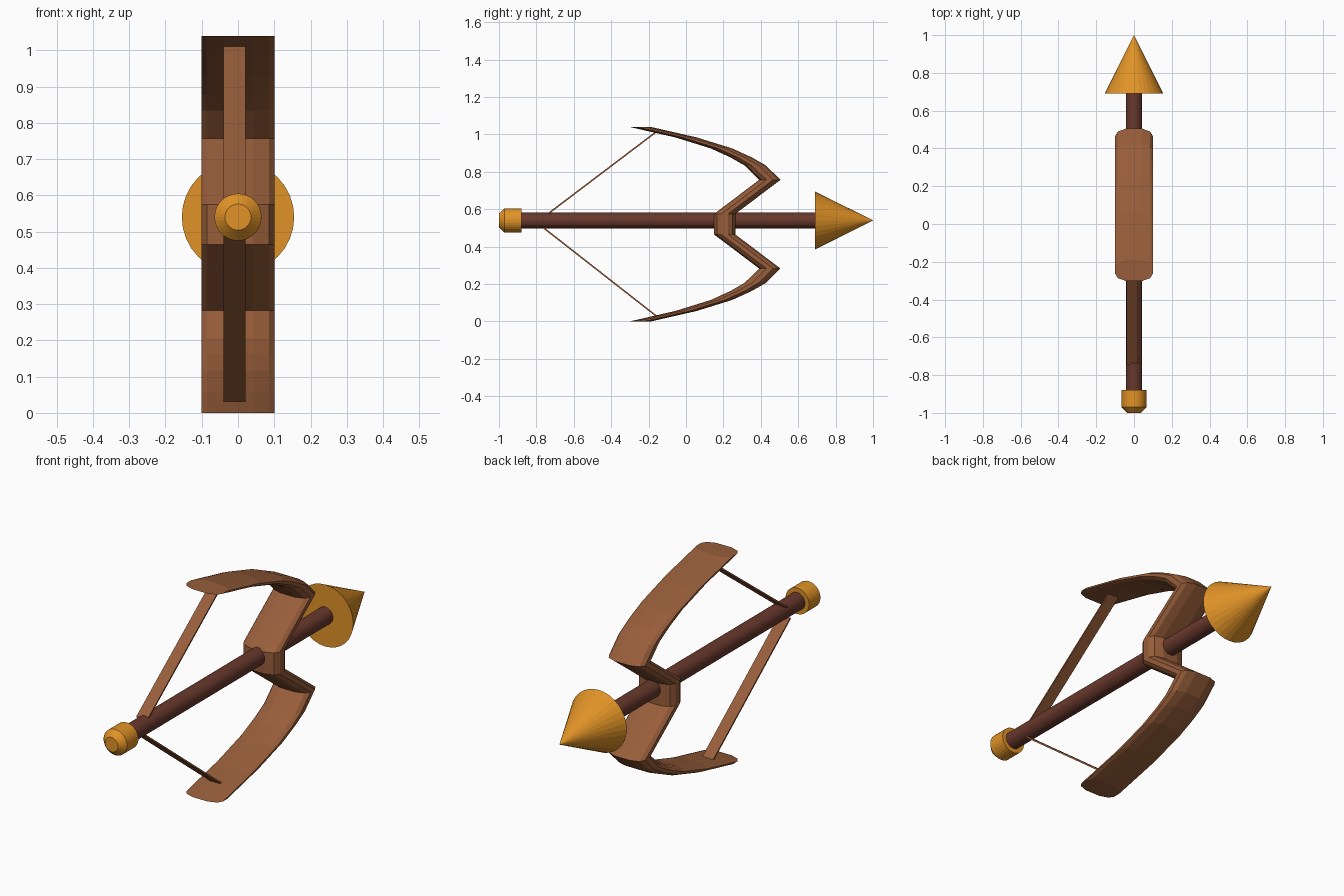
import bpy, bmesh, math
from mathutils import Vector

cube = bpy.data.objects.get("Cube")
if cube:
    bpy.data.objects.remove(cube, do_unlink=True)


def material(name, colour):
    mat = bpy.data.materials.new(name)
    mat.use_nodes = True
    mat.diffuse_color = (*colour, 1)
    mat.node_tree.nodes["Principled BSDF"].inputs["Base Color"].default_value = (*colour, 1)
    return mat


wood = material("warm wood", (0.31, 0.11, 0.042))
dark_wood = material("dark red wood", (0.14, 0.04, 0.026))
gold = material("gold", (0.75, 0.29, 0.02))

ARROW_Z = 0.54
BOW_Z = 0.52


def skin(name, rings, mat):
    """Join matching rings of points into a closed solid."""
    bm = bmesh.new()
    loops = [[bm.verts.new(p) for p in ring] for ring in rings]
    n = len(loops[0])
    for a, b in zip(loops, loops[1:]):
        for i in range(n):
            j = (i + 1) % n
            bm.faces.new((a[i], a[j], b[j], b[i]))
    bm.faces.new(loops[0])
    bm.faces.new(loops[-1])
    bmesh.ops.recalc_face_normals(bm, faces=bm.faces)
    mesh = bpy.data.meshes.new(name)
    bm.to_mesh(mesh)
    bm.free()
    mesh.materials.append(mat)
    obj = bpy.data.objects.new(name, mesh)
    bpy.context.collection.objects.link(obj)
    return obj


def turned(name, profile, mat, sides=32):
    """Round part along the arrow axis from (y, radius) pairs."""
    angles = [math.tau * i / sides for i in range(sides)]
    rings = [[(r * math.cos(a), y, ARROW_Z + r * math.sin(a)) for a in angles]
             for y, r in profile]
    return skin(name, rings, mat)


# Bow: rounded level section shifted along a mirrored path of (height, y)
quarter = [(0.1, 0.018), (0.085, 0.042), (0.042, 0.057)]
half = quarter + [(-x, y) for x, y in reversed(quarter)]
section = half + [(-x, -y) for x, y in half]
upper = [(0.055, 0.207), (0.237, 0.448), (0.314, 0.37), (0.357, 0.295),
         (0.405, 0.19), (0.464, 0.0), (0.52, -0.245)]
path = [(-h, y) for h, y in reversed(upper)] + upper
skin("bow", [[(x, c + y, BOW_Z + h) for x, y in section] for h, c in path], wood)

# Arrow
turned("arrow_shaft", [(-0.92, 0.043), (0.72, 0.043)], dark_wood)
turned("arrow_head", [(0.69, 0.155), (1.0, 0.0005)], gold)
turned("arrow_nock", [(-1.0, 0.036), (-0.97, 0.065), (-0.88, 0.065)], gold)


# Bowstring: two flat straps from the limb tips to the shaft
def strap(name, start, end):
    a, b = Vector((0, *start)), Vector((0, *end))
    side = (b - a).cross(Vector((1, 0, 0))).normalized() * 0.004
    rings = [[p + Vector((x, 0, 0)) + side * s
              for x, s in ((-0.04, -1), (0.02, -1), (0.02, 1), (-0.04, 1))]
             for p in (a, b)]
    skin(name, rings, wood)


strap("upper_string", (-0.16, 1.013), (-0.745, 0.57))
strap("lower_string", (-0.16, 0.03), (-0.77, 0.507))
